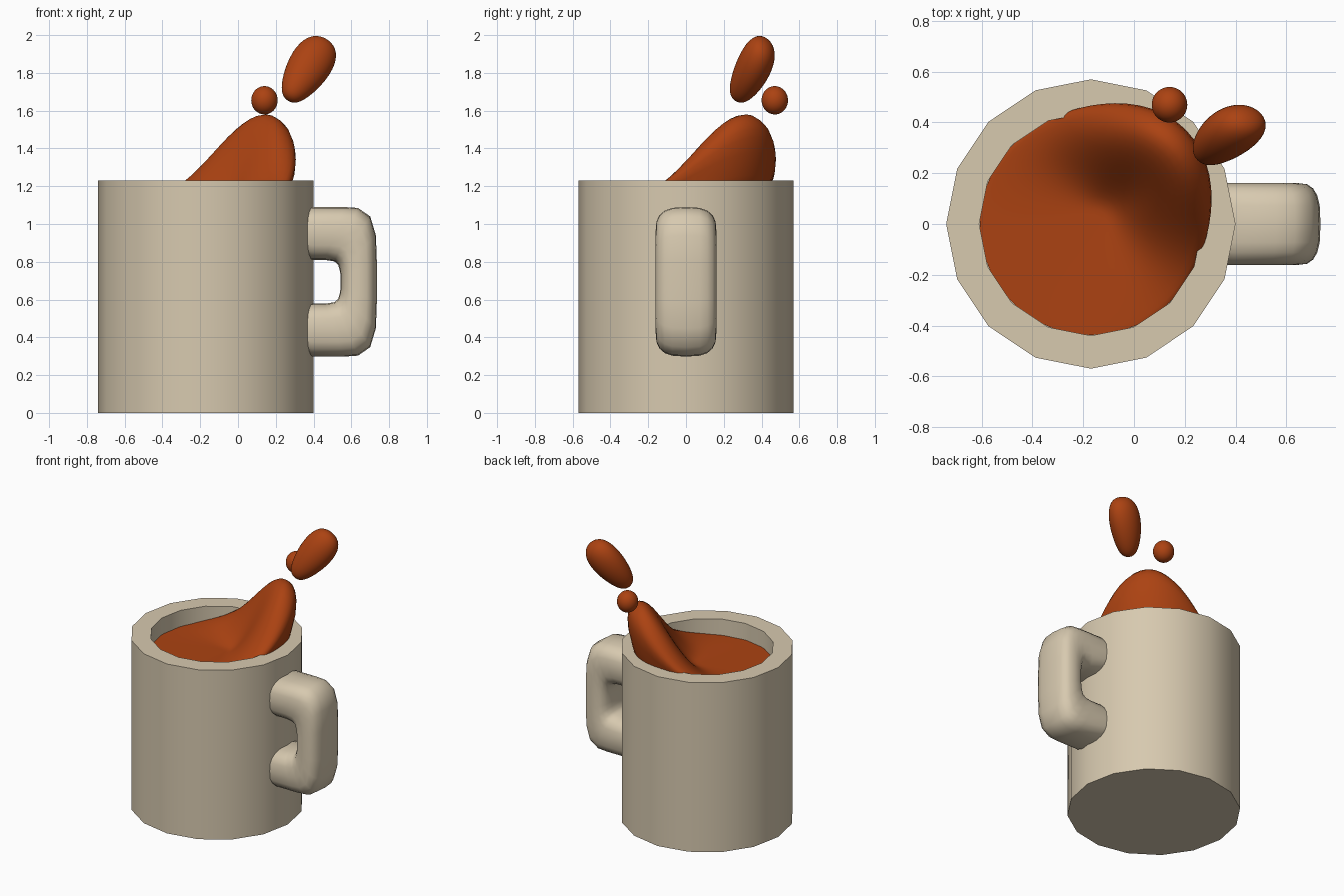
import bpy
import bmesh
from math import cos, sin, pi, exp, radians, copysign
from mathutils import Vector

cube = bpy.data.objects.get("Cube")
if cube:
    bpy.data.objects.remove(cube)


def material(name, rgb):
    mat = bpy.data.materials.new(name)
    mat.use_nodes = True
    mat.diffuse_color = (*rgb, 1)
    mat.node_tree.nodes["Principled BSDF"].inputs["Base Color"].default_value = (*rgb, 1)
    return mat


CERAMIC = material("cream ceramic", (0.68, 0.585, 0.43))
LIQUID = material("orange brown liquid", (0.41, 0.055, 0.006))
MUG_X = -0.17


def finish(name, bm, mat, angle=40):
    """Turn a bmesh into a smooth object that keeps its sharp edges."""
    bmesh.ops.recalc_face_normals(bm, faces=bm.faces[:])
    mesh = bpy.data.meshes.new(name)
    bm.to_mesh(mesh)
    bm.free()
    mesh.materials.append(mat)
    mesh.shade_smooth()
    mesh.set_sharp_from_angle(angle=radians(angle))
    obj = bpy.data.objects.new(name, mesh)
    bpy.context.collection.objects.link(obj)
    return obj


def loft(name, rings, mat, angle=40):
    """Skin closed rings of points and cap both ends."""
    bm = bmesh.new()
    loops = [[bm.verts.new(p) for p in ring] for ring in rings]
    n = len(loops[0])
    for a, b in zip(loops, loops[1:]):
        for i in range(n):
            j = (i + 1) % n
            bm.faces.new((a[i], a[j], b[j], b[i]))
    bm.faces.new(loops[0])
    bm.faces.new(loops[-1])
    return finish(name, bm, mat, angle)


# Mug: sixteen-sided wall, rim and inner floor
def circle(r, z, n=16):
    return [(MUG_X + r * cos(2 * pi * i / n), r * sin(2 * pi * i / n), z) for i in range(n)]


loft("mug", [circle(0.57, 0), circle(0.57, 1.23), circle(0.44, 1.23), circle(0.44, 0.13)], CERAMIC, 30)

# Handle: rounded sections between an outer and an inner path, mirrored top to bottom
MID = 0.694
outer = [(0.365, 1.075), (0.39, 1.09), (0.56, 1.09), (0.635, 1.085), (0.7, 1.04), (0.73, 0.94), (0.735, 0.8)]
inner = [(0.365, 0.825), (0.39, 0.81), (0.46, 0.81), (0.51, 0.802), (0.53, 0.785), (0.54, 0.75), (0.543, 0.72)]
pairs = list(zip(outer, inner))
pairs += [((a, 2 * MID - b), (c, 2 * MID - d)) for (a, b), (c, d) in reversed(pairs)]


def soft(v):
    return copysign(abs(v) ** 0.68, v)


sections = []
for o, i in pairs:
    o, i = Vector((o[0], 0, o[1])), Vector((i[0], 0, i[1]))
    ring = []
    for k in range(20):
        a = 2 * pi * k / 20
        ring.append((o + i) / 2 + (o - i) / 2 * soft(cos(a)) + Vector((0, 0.162 * soft(sin(a)), 0)))
    sections.append(ring)
loft("handle", sections, CERAMIC, 60)


# Liquid: calm pool rising into a tongue that leans over the back left rim
def smooth(t):
    t = max(0, min(1, t))
    return t * t * (3 - 2 * t)


LEVEL, RISE, N = 1.11, 0.47, 64


def liquid_ring(t, drop=0.0, base=None):
    ring = []
    for k in range(N):
        off = -pi + 2 * pi * k / N
        g = exp(-0.5 * (off / radians(37)) ** 2)
        r = t * (0.437 + 0.09 * g ** 1.5)
        z = LEVEL + RISE * g * smooth((t - 0.12) / 0.72) - drop * g
        if base is not None:
            r, z = 0.435, base
        a = pi / 4 + off
        ring.append((MUG_X + r * cos(a), r * sin(a), z))
    return ring


rings = [liquid_ring(0.02 + 0.84 * s / 16) for s in range(17)]
rings += [liquid_ring(t, d) for t, d in ((0.91, 0.012), (0.96, 0.035), (0.99, 0.075), (1.0, 0.12), (0.99, 0.2))]
rings += [liquid_ring(0.94, 0.32), liquid_ring(1, base=1.05)]
loft("liquid_splash", rings, LIQUID, 80)


# Flying drops: a sphere stretched between two centres with their own radii
def drop(name, low, high, low_r, high_r):
    low, high, low_r, high_r = map(Vector, (low, high, low_r, high_r))
    axis = (high - low).normalized() if high != low else Vector((0, 0, 1))
    bm = bmesh.new()
    bmesh.ops.create_icosphere(bm, subdivisions=4, radius=1)
    for v in bm.verts:
        d = v.co.copy()
        t = smooth((d.dot(axis) + 1) / 2)
        r = low_r.lerp(high_r, t)
        v.co = low.lerp(high, t) + Vector(p * q for p, q in zip(d, r))
    finish(name, bm, LIQUID, 80)


drop("small_drop", (0.14, 0.47, 1.655), (0.14, 0.47, 1.655), (0.07, 0.07, 0.075), (0.07, 0.07, 0.075))
drop("large_drop", (0.305, 0.297, 1.72), (0.398, 0.38, 1.868), (0.078, 0.072, 0.08), (0.135, 0.102, 0.132))
